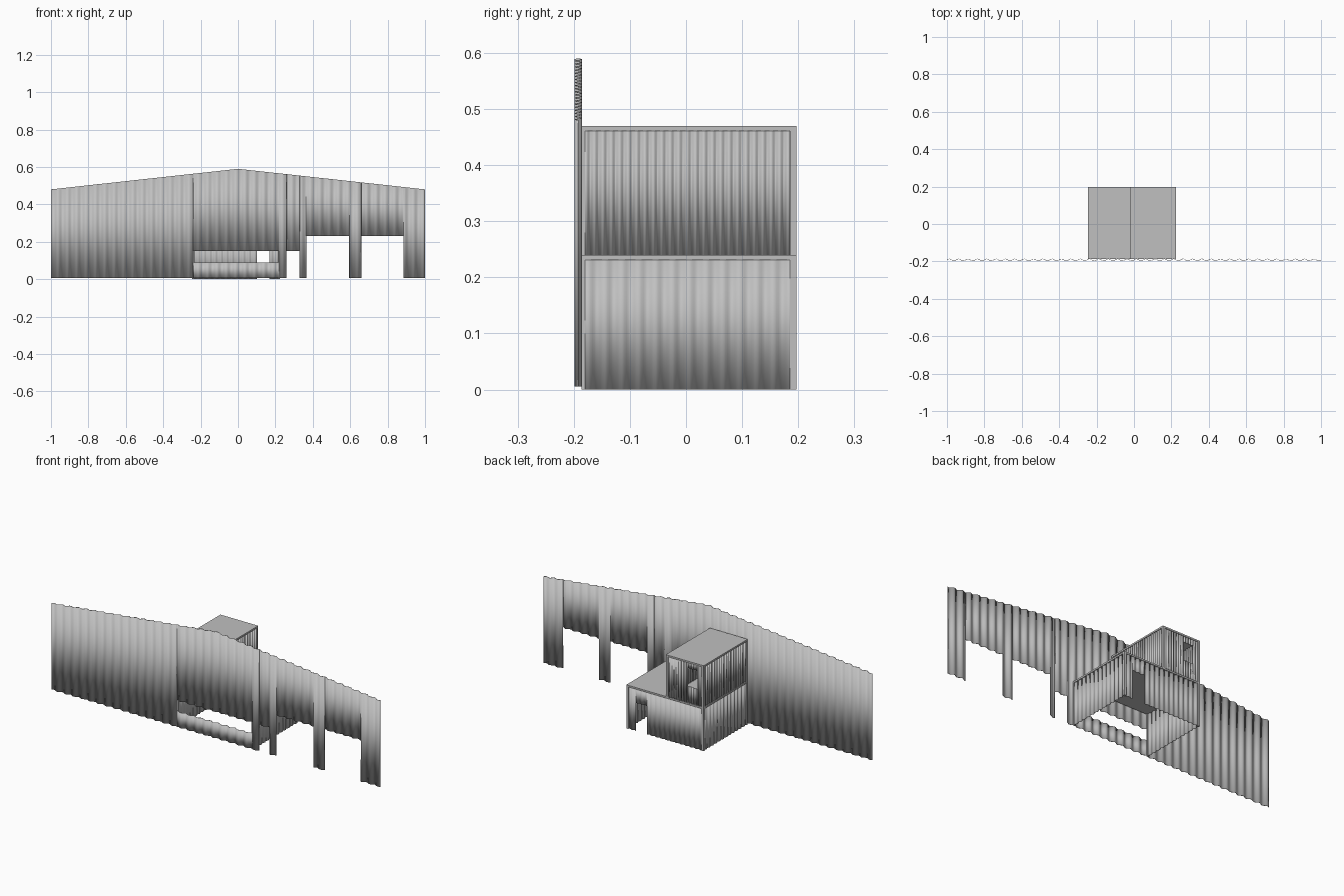
import bpy, bmesh, math

cube = bpy.data.objects.get("Cube")
if cube:
    bpy.data.objects.remove(cube, do_unlink=True)

# Single painted-metal grey
grey = bpy.data.materials.new("light grey metal")
grey.use_nodes = True
COLOUR = (0.53, 0.53, 0.53, 1)
grey.diffuse_color = COLOUR
grey.node_tree.nodes["Principled BSDF"].inputs["Base Color"].default_value = COLOUR


def finish(name, bm, smooth=False):
    mesh = bpy.data.meshes.new(name)
    bm.to_mesh(mesh)
    bm.free()
    mesh.materials.append(grey)
    obj = bpy.data.objects.new(name, mesh)
    bpy.context.collection.objects.link(obj)
    if smooth:
        bpy.ops.object.select_all(action='DESELECT')
        obj.select_set(True)
        bpy.context.view_layer.objects.active = obj
        bpy.ops.object.shade_smooth_by_angle(angle=math.radians(50))
    return obj


def box(name, x0, x1, y0, y1, z0, z1):
    bm = bmesh.new()
    bmesh.ops.create_cube(bm, size=1)
    for v in bm.verts:
        v.co = ((x0 + x1) / 2 + v.co.x * (x1 - x0),
                (y0 + y1) / 2 + v.co.y * (y1 - y0),
                (z0 + z1) / 2 + v.co.z * (z1 - z0))
    return finish(name, bm)


def corrugated(name, a0, a1, z0, top, pitch, depth, place, holes=()):
    """Wavy sheet along a; place(a, d, z) gives the point, holes are (a0, a1, z0, z1)."""
    steps = round((a1 - a0) / pitch * 8)
    cuts = {round(a0 + (a1 - a0) * i / steps, 5) for i in range(steps + 1)}
    cuts |= {edge for h in holes for edge in h[:2]}
    cuts = sorted(cuts)
    bm = bmesh.new()

    def point(a, z):
        wave = depth / 2 * math.sin(2 * math.pi * (a - a0) / pitch)
        return bm.verts.new(place(a, wave, z if z is not None else top(a)))

    for a, b in zip(cuts, cuts[1:]):
        mid = (a + b) / 2
        spans, low = [], z0
        for h in holes:
            if h[0] < mid < h[1]:
                if h[2] > low:
                    spans.append((low, h[2]))
                low = h[3]
        spans.append((low, None))
        for lo, hi in spans:
            bm.faces.new((point(a, lo), point(b, lo), point(b, hi), point(a, hi)))
    bmesh.ops.remove_doubles(bm, verts=bm.verts, dist=1e-5)
    bmesh.ops.recalc_face_normals(bm, faces=bm.faces)
    obj = finish(name, bm, smooth=True)
    solid = obj.modifiers.new("sheet thickness", 'SOLIDIFY')
    solid.thickness = 0.002
    solid.offset = 0
    return obj


# Gabled front wall with garage openings, a door and a strip window
corrugated("front_wall", -1, 1, 0.005, lambda x: 0.59 - 0.11 * abs(x), 0.05, 0.011,
           lambda x, d, z: (x, -0.192 + d, z),
           holes=[(-0.24, 0.22, 0.09, 0.15), (0.26, 0.33, 0, 0.15),
                  (0.365, 0.595, 0, 0.23), (0.66, 0.885, 0, 0.23)])

# Two stacked rooms behind the wall: name, x range, z range, rib pitch, back opening
LEFT, FRONT, BACK, POST = -0.245, -0.186, 0.197, 0.012
rooms = [("lower", 0.225, 0.0, 0.24, 0.03, (0.10, 0.17, 0.0, 0.155)),
         ("upper", -0.015, 0.24, 0.47, 0.015, (-0.205, -0.145, 0.33, 0.43))]
for name, right, z0, z1, pitch, opening in rooms:
    ceiling = z1 - 0.009
    # Roof slab
    box(name + "_roof", LEFT, right, FRONT, BACK, ceiling, z1)
    # Corner posts
    for side, x in (("right", LEFT), ("left", right - POST)):
        box(f"{name}_{side}_back_post", x, x + POST, BACK - POST, BACK, z0, ceiling)
        box(f"{name}_{side}_front_post", x, x + POST, FRONT, FRONT + 0.006, z0, ceiling)
    # Corrugated side walls set just inside the frame
    for side, x in (("right", LEFT + 0.005), ("left", right - 0.005)):
        corrugated(f"{name}_{side}_wall", FRONT + 0.004, BACK - POST + 0.002, z0,
                   lambda y, t=ceiling: t, pitch, 0.006,
                   lambda y, d, z, x=x: (x + d, y, z))
    # Corrugated back wall with its door or window
    corrugated(f"{name}_back_wall", LEFT + POST - 0.002, right - POST + 0.002, z0,
               lambda x, t=ceiling: t, pitch, 0.006,
               lambda x, d, z: (x, BACK - 0.005 + d, z), holes=[opening])
